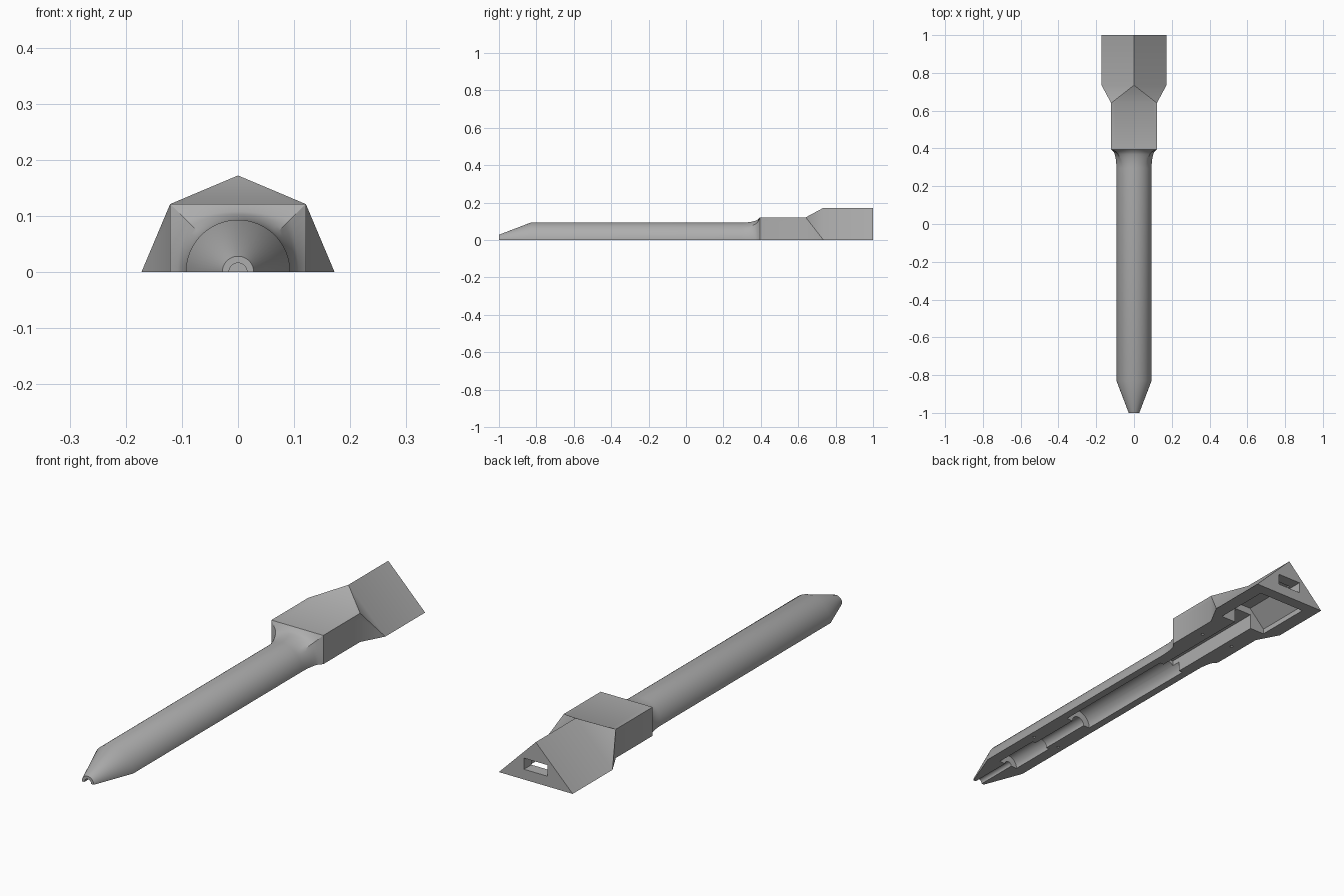
import bpy, bmesh, math
from mathutils import Matrix, Vector

if "Cube" in bpy.data.objects:
    bpy.data.objects.remove(bpy.data.objects["Cube"], do_unlink=True)

grey = bpy.data.materials.new("plain_grey")
grey.use_nodes = True
GREY = (0.42, 0.42, 0.42, 1)
grey.diffuse_color = GREY
grey.node_tree.nodes["Principled BSDF"].inputs["Base Color"].default_value = GREY

SEG = 32          # segments around the half section
R = 0.093         # barrel radius
H = 0.121         # half width of the square section
D = 0.172         # half diagonal of the diamond section


def finish(bm, name):
    bmesh.ops.recalc_face_normals(bm, faces=bm.faces)
    mesh = bpy.data.meshes.new(name)
    bm.to_mesh(mesh)
    bm.free()
    mesh.materials.append(grey)
    obj = bpy.data.objects.new(name, mesh)
    bpy.context.collection.objects.link(obj)
    return obj


def ring(bm, y, radius, square):
    """Half section that blends from a circle (0) to a square (1)."""
    verts = []
    for i in range(SEG + 1):
        a = math.pi * i / SEG
        c, s = math.cos(a), math.sin(a)
        r = radius * (1 - square) + square * H / max(abs(c), abs(s))
        verts.append(bm.verts.new((r * c, y, max(0, r * s) if 0 < i < SEG else 0)))
    return verts


# Outer half shell: nose, barrel, flare, square block, diamond tail
bm = bmesh.new()
rings = [ring(bm, -1, 0.028, 0), ring(bm, -0.83, R, 0)]
STEPS = 8
for k in range(STEPS + 1):
    t = k / STEPS
    rings.append(ring(bm, 0.295 + 0.1 * t, R, 1 - math.sqrt(max(0, 1 - t * t)) if k < STEPS else 1))
rings.append(ring(bm, 0.64, R, 1))
for a, b in zip(rings, rings[1:]):
    for i in range(SEG):
        bm.faces.new((a[i], a[i + 1], b[i + 1], b[i]))
last, q = rings[-1], SEG // 4
front = [bm.verts.new(p) for p in ((D, 0.735, 0), (0, 0.735, D), (-D, 0.735, 0))]
rear = [bm.verts.new((v.co.x, 1, v.co.z)) for v in front]
bm.faces.new(last[:q + 1] + [front[0]])
bm.faces.new(last[q:3 * q + 1] + [front[1]])
bm.faces.new(last[3 * q:] + [front[2]])
for n in (0, 1):
    bm.faces.new((last[q + 2 * q * n], front[n], front[n + 1]))
    bm.faces.new((front[n], front[n + 1], rear[n + 1], rear[n]))
bm.faces.new(rear)
bm.faces.new(rings[0])
right = [r[0] for r in rings] + [front[0], rear[0]]
left = [r[-1] for r in rings] + [front[2], rear[2]]
bm.faces.new(right + left[::-1])
shell = finish(bm, "half_shell")


# Cutter helpers
def rod(y0, y1, radius):
    bm = bmesh.new()
    turn = Matrix.Translation((0, (y0 + y1) / 2, 0)) @ Matrix.Rotation(math.pi / 2, 4, "X")
    bmesh.ops.create_cone(bm, cap_ends=True, segments=40, radius1=radius,
                          radius2=radius, depth=y1 - y0, matrix=turn)
    return finish(bm, "bore_cutter")


def prism(y0, y1, profile):
    bm = bmesh.new()
    face = bm.faces.new([bm.verts.new((x, y0, z)) for x, z in profile])
    out = bmesh.ops.extrude_face_region(bm, geom=[face])["geom"]
    bmesh.ops.translate(bm, vec=Vector((0, y1 - y0, 0)),
                        verts=[g for g in out if isinstance(g, bmesh.types.BMVert)])
    return finish(bm, "pocket_cutter")


def box(y0, y1, w, z0, z1):
    return prism(y0, y1, [(-w, z0), (w, z0), (w, z1), (-w, z1)])


def pin(x, y):
    bm = bmesh.new()
    bmesh.ops.create_cone(bm, cap_ends=True, segments=12, radius1=0.006, radius2=0.006,
                          depth=0.06, matrix=Matrix.Translation((x, y, 0)))
    return finish(bm, "pin_cutter")


# Tip bore, front chamber, neck, long chamber, cable channel
cutters = [rod(-1.05, -0.77, 0.016), rod(-0.81, -0.6, 0.045), rod(-0.63, -0.33, 0.03),
           rod(-0.36, 0.24, 0.06), box(0.2, 0.73, 0.042, -0.05, 0.065)]
# Tail pocket and the slot through the end wall
half = [(0.112, -0.05), (0.112, 0.022), (0.04, 0.095)]
cutters.append(prism(0.7, 0.95, half + [(-x, z) for x, z in reversed(half)]))
cutters.append(box(0.92, 1.05, 0.055, 0.043, 0.09))
# Alignment pin holes
for side in (-1, 1):
    cutters += [pin(side * 0.065, -0.565), pin(side * 0.078, 0.535)]

bpy.context.view_layer.objects.active = shell
for cutter in cutters:
    cutter.hide_render = True
    mod = shell.modifiers.new("cut", "BOOLEAN")
    mod.operation, mod.solver, mod.object = "DIFFERENCE", "EXACT", cutter
    bpy.ops.object.modifier_apply(modifier=mod.name)
    bpy.data.objects.remove(cutter, do_unlink=True)

bpy.ops.object.select_all(action="DESELECT")
shell.select_set(True)
bpy.ops.object.shade_smooth_by_angle(angle=math.radians(30))
